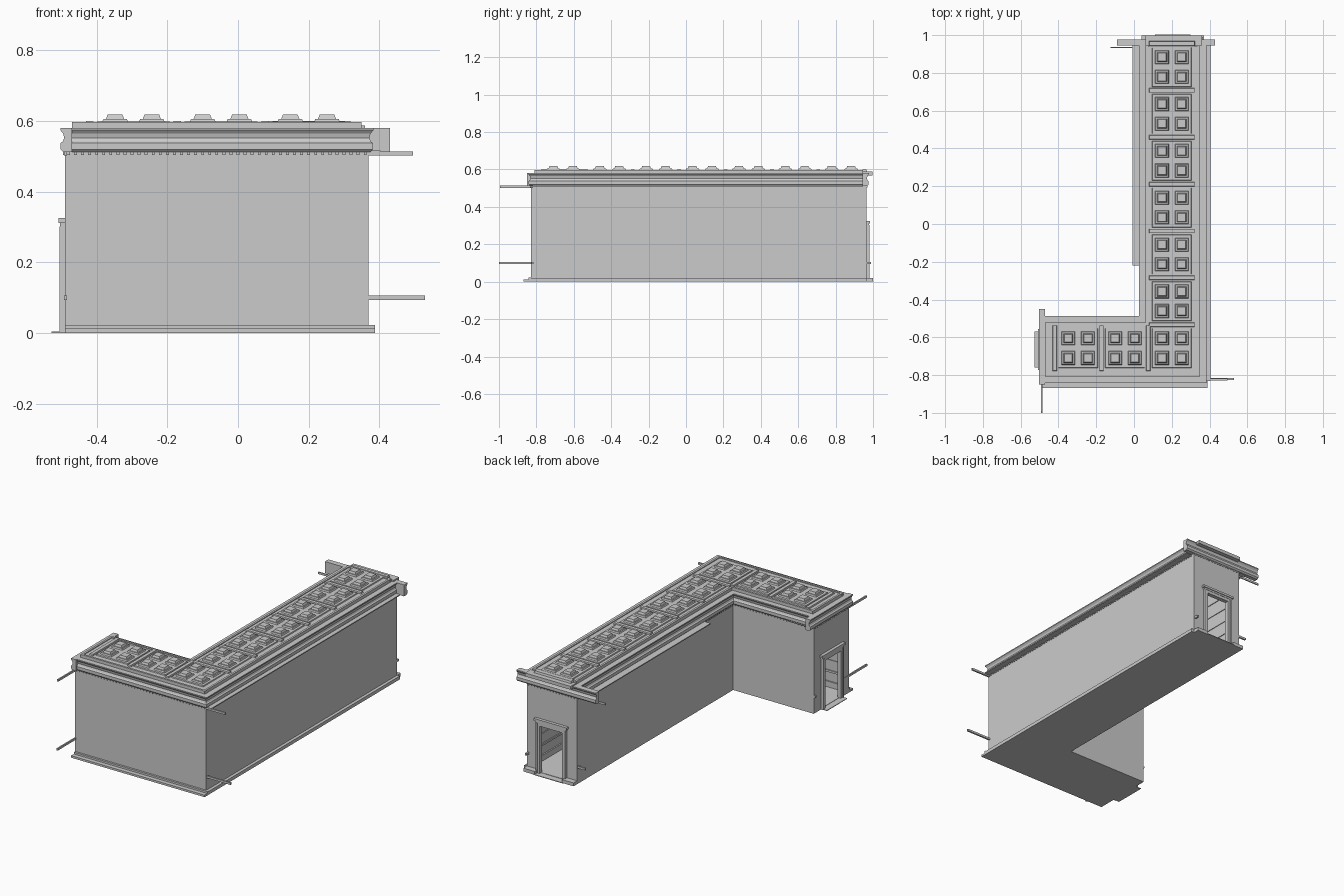
import bpy, bmesh
from mathutils import Vector

if "Cube" in bpy.data.objects:
    bpy.data.objects.remove(bpy.data.objects["Cube"], do_unlink=True)

GREY = (0.6, 0.6, 0.6, 1)
plaster = bpy.data.materials.new("grey_plaster")
plaster.use_nodes = True
plaster.diffuse_color = GREY
plaster.node_tree.nodes["Principled BSDF"].inputs["Base Color"].default_value = GREY

# Plan of the hall, counter-clockwise
X0, X1, XI = -0.49, 0.37, 0.04
Y0, Y1, YI = -0.83, 0.965, -0.5
PLAN = [Vector(p) for p in ((X0, Y0), (X1, Y0), (X1, Y1), (XI, Y1), (XI, YI), (X0, YI))]


def finish(name, bm):
    bmesh.ops.recalc_face_normals(bm, faces=bm.faces)
    mesh = bpy.data.meshes.new(name)
    bm.to_mesh(mesh)
    bm.free()
    mesh.materials.append(plaster)
    obj = bpy.data.objects.new(name, mesh)
    bpy.context.collection.objects.link(obj)
    return obj


def add_box(bm, x, y, z, taper=0):
    """Box between the given ranges, its top drawn in by taper."""
    rings = []
    for h, t in ((z[0], 0), (z[1], taper)):
        a, b, c, d = x[0] + t, x[1] - t, y[0] + t, y[1] - t
        rings.append([bm.verts.new((*p, h)) for p in ((a, c), (b, c), (b, d), (a, d))])
    skin(bm, rings)


def skin(bm, rings):
    for low, high in zip(rings, rings[1:]):
        for i in range(len(low)):
            j = (i + 1) % len(low)
            bm.faces.new((low[i], low[j], high[j], high[i]))
    bm.faces.new(rings[0][::-1])
    bm.faces.new(rings[-1])


def boxes(name, items):
    bm = bmesh.new()
    for item in items:
        add_box(bm, *item)
    return finish(name, bm)


def outward(i):
    d = (PLAN[(i + 1) % 6] - PLAN[i]).normalized()
    return Vector((d.y, -d.x))


def ring_moulding(name, profile):
    """Sweep a closed (offset, height) profile round the plan with mitres."""
    bm = bmesh.new()
    loops = []
    for i, p in enumerate(PLAN):
        n = outward(i - 1 if i else 5) + outward(i)
        loops.append([bm.verts.new((*(p + n * o), z)) for o, z in profile])
    for i in range(6):
        a, b = loops[i], loops[(i + 1) % 6]
        for k in range(len(profile)):
            m = (k + 1) % len(profile)
            bm.faces.new((a[k], b[k], b[m], a[m]))
    return finish(name, bm)


def straight_moulding(name, start, end, side, profile):
    bm = bmesh.new()
    skin(bm, [[bm.verts.new((*(Vector(p) + side * o), z)) for o, z in profile]
              for p in (start, end)])
    return finish(name, bm)


def along(i, lo, hi, off, z):
    """Box ranges for a strip on wall i, between distances lo and hi along it."""
    p, d, n = PLAN[i], (PLAN[(i + 1) % 6] - PLAN[i]).normalized(), outward(i)
    a, b = p + d * lo + n * off[0], p + d * hi + n * off[1]
    return (sorted((a.x, b.x)), sorted((a.y, b.y)), z)


def length(i):
    return (PLAN[(i + 1) % 6] - PLAN[i]).length


def plan_slab(name, inset, z):
    bm = bmesh.new()
    pts = [p - (outward(i - 1 if i else 5) + outward(i)) * inset for i, p in enumerate(PLAN)]
    skin(bm, [[bm.verts.new((*p, h)) for p in pts] for h in z])
    return finish(name, bm)


# Floor, walls and roof
plan_slab("floor", 0, (0, 0.006))
plan_slab("roof_deck", 0.008, (0.566, 0.578))
plan_slab("ceiling_slab", 0.022, (0.575, 0.592))
SKIN = (-0.008, 0)
DOOR_W, DOOR_H, WALL_H = 0.15, 0.285, 0.575
boxes("walls", [along(i, 0, length(i), SKIN, (0, WALL_H)) for i in (0, 1, 3, 4)])

# End walls, each with a framed doorway
for i, name in ((2, "back"), (5, "left")):
    mid, half = length(i) / 2, DOOR_W / 2
    boxes(name + "_end_wall", [
        along(i, 0, mid - half, SKIN, (0, WALL_H)),
        along(i, mid + half, length(i), SKIN, (0, WALL_H)),
        along(i, mid - half, mid + half, SKIN, (DOOR_H, WALL_H))])
    frame = [along(i, mid - half - 0.012, mid + half + 0.012, (-0.012, 0.012), (DOOR_H, 0.302)),
             along(i, mid - 0.1, mid + 0.1, (-0.014, 0.014), (0.302, 0.312)),
             along(i, mid - 0.108, mid + 0.108, (-0.018, 0.018), (0.312, 0.325))]
    for s in (-1, 1):
        c = mid + s * (half + 0.008)
        frame.append(along(i, c - 0.01, c + 0.01, (-0.012, 0.012), (0, DOOR_H)))
        frame.append(along(i, c + s * 0.01 - 0.005, c + s * 0.01 + 0.005, (-0.016, 0.016), (0, 0.302)))
    boxes(name + "_door_frame", frame)
    boxes(name + "_threshold", [along(i, mid - 0.095, mid + 0.095, (0, 0.038), (0, 0.004))])

# Skirting outside and inside
boxes("skirting", [
    along(0, 0, length(0) + 0.018, (0, 0.038), (0, 0.012)),
    along(0, 0, length(0) + 0.018, (0, 0.012), (0.012, 0.023)),
    along(1, 0, length(1), (0, 0.018), (0, 0.02)),
    along(2, 0, 0.075, (0, 0.034), (0, 0.02)),
    along(2, 0.255, length(2), (0, 0.034), (0, 0.02))]
    + [along(i, 0.008, length(i) - 0.008, (-0.016, -0.008), (0.006, 0.04)) for i in (0, 1, 3, 4)])

# Wall rails, some running on past the corners
boxes("lower_rails", [
    along(0, 0, length(0) + 0.16, (-0.014, -0.004), (0.094, 0.106)),
    along(1, 0, length(1) + 0.025, (-0.014, -0.004), (0.094, 0.106)),
    along(2, length(2) - 0.06, length(2) + 0.05, (-0.012, -0.002), (0.094, 0.106)),
    along(3, 0, length(3), (-0.014, -0.004), (0.094, 0.106)),
    along(4, 0, length(4) + 0.008, (-0.014, -0.004), (0.094, 0.106)),
    along(5, length(5) - 0.06, length(5) + 0.17, (-0.006, 0.002), (0.094, 0.106))])
boxes("upper_rails", [
    along(0, 0, length(0) + 0.125, (-0.012, -0.002), (0.502, 0.514)),
    along(2, 0, length(2) + 0.165, (-0.034, -0.028), (0.502, 0.514)),
    along(5, 0, length(5) + 0.165, (-0.006, 0.002), (0.502, 0.514))])

# Panel bands on the inner wall faces
boxes("inner_wall_bands", [along(i, 0.02, length(i) - 0.02, (-0.012, -0.007), (z, z + 0.008))
                           for i in (0, 1, 3, 4) for z in (0.16, 0.24, 0.32, 0.4)])

# Cornice with a cove, its overrunning ends and the ledges below it
CORNICE = [(-0.02, 0.512), (0.004, 0.512), (0.012, 0.52), (0.012, 0.538), (0.006, 0.542),
           (0.002, 0.552), (0.005, 0.564), (0.013, 0.574), (0.013, 0.58), (-0.02, 0.58)]
ring_moulding("cornice", CORNICE)
for name, i, start, end in (("back", 2, (0.43, Y1), (-0.09, Y1)),
                            ("left", 5, (X0, -0.45), (X0, -0.85))):
    straight_moulding(name + "_cornice_overrun", start, end, outward(i), CORNICE)
boxes("cornice_ledges", [
    along(1, 0, length(1) - 0.02, (0, 0.034), (0.51, 0.516)),
    along(3, 0, 1.185, (0, 0.048), (0.51, 0.516)),
    along(4, 0.37, 0.52, (0, 0.012), (0.51, 0.516))])

# Dentils under the cornice
dentils = []
for i in range(6):
    count = int(length(i) / 0.02)
    for k in range(count):
        dentils.append(along(i, k * 0.02 + 0.006, k * 0.02 + 0.014, (0, 0.005), (0.504, 0.512)))
boxes("dentils", dentils)

# Coffered ceiling: panels, two-by-two coffers and dividing beams
PITCH, CX, CY = 0.248, 0.2, -0.657
cells = [(CX, CY + PITCH * k) for k in range(7)] + [(CX - PITCH * k, CY) for k in (1, 2)]
H = 0.107
boxes("ceiling_panels", [((x - H, x + H), (y - H, y + H), (0.585, 0.598), 0.004) for x, y in cells])
coffers = []
for x, y in cells:
    for sx in (-1, 1):
        for sy in (-1, 1):
            a, b = x + sx * 0.052, y + sy * 0.052
            for r, z, t in ((0.037, (0.596, 0.606), 0.004), (0.026, (0.605, 0.618), 0.005)):
                coffers.append(((a - r, a + r), (b - r, b + r), z, t))
boxes("coffers", coffers)
beams = [((CX - 0.125, CX + 0.125), (y - 0.016, y + 0.016), (0.574, 0.6), 0.006)
         for y in (CY + PITCH * (k + 0.5) for k in range(7))]
beams += [((x - 0.016, x + 0.016), (CY - 0.125, CY + 0.125), (0.574, 0.6), 0.006)
          for x in (CX - PITCH * (k + 0.5) for k in range(3))]
boxes("ceiling_beams", beams)

# Border strips along the edge of the ceiling
boxes("ceiling_border", [along(i, 0.02, length(i) - 0.02, (-0.034, -0.022), (0.578, 0.597))
                         for i in (0, 1, 2, 5)]
      + [along(3, 0.02, length(3) + 0.03, (-0.034, -0.022), (0.578, 0.597)),
         along(4, -0.03, length(4) - 0.02, (-0.034, -0.022), (0.578, 0.597))])
boxes("back_ceiling_end", [((XI + 0.02, X1 - 0.01), (Y1 - 0.02, 0.998), (0.568, 0.588))])
